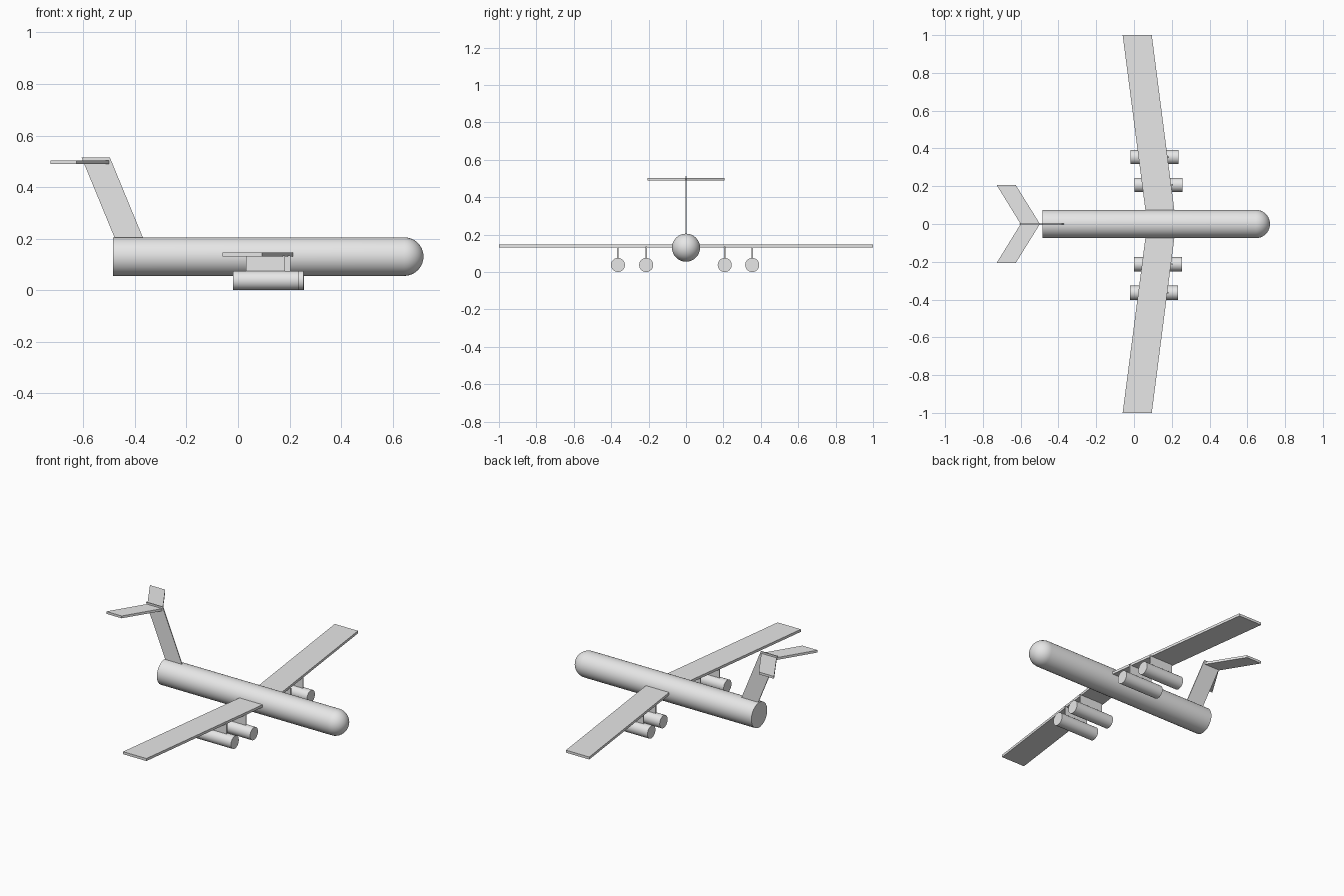
import bpy, bmesh, math
from mathutils import Vector

cube = bpy.data.objects.get("Cube")
if cube:
    bpy.data.objects.remove(cube, do_unlink=True)

grey = bpy.data.materials.new("light_grey")
grey.use_nodes = True
grey.diffuse_color = (0.8, 0.8, 0.8, 1)
grey.node_tree.nodes["Principled BSDF"].inputs["Base Color"].default_value = (0.8, 0.8, 0.8, 1)


def finish(bm, name, smooth=False):
    bmesh.ops.recalc_face_normals(bm, faces=bm.faces)
    mesh = bpy.data.meshes.new(name)
    bm.to_mesh(mesh)
    bm.free()
    mesh.materials.append(grey)
    obj = bpy.data.objects.new(name, mesh)
    bpy.context.collection.objects.link(obj)
    if smooth:
        bpy.ops.object.select_all(action='DESELECT')
        obj.select_set(True)
        bpy.context.view_layer.objects.active = obj
        bpy.ops.object.shade_smooth_by_angle(angle=math.radians(40))
    return obj


def slab(name, outline, thickness):
    """Flat plate: a planar outline extruded by a thickness vector."""
    bm = bmesh.new()
    face = bm.faces.new([bm.verts.new(p) for p in outline])
    out = bmesh.ops.extrude_face_region(bm, geom=[face])
    verts = [v for v in out["geom"] if isinstance(v, bmesh.types.BMVert)]
    bmesh.ops.translate(bm, verts=verts, vec=Vector(thickness))
    return finish(bm, name)


def swept_plate(name, half_span, root, tip, bottom, top):
    """Swept-back plate mirrored about y = 0; root and tip are (trailing, leading) x."""
    outline = [(root[1], 0), (tip[1], half_span), (tip[0], half_span),
               (root[0], 0), (tip[0], -half_span), (tip[1], -half_span)]
    return slab(name, [(x, y, bottom) for x, y in outline], (0, 0, top - bottom))


def lathe(name, profile, y, z, sides):
    """Body turned about an axis along x from (x, radius) points."""
    bm = bmesh.new()
    rings = []
    for x, r in profile:
        if r < 1e-5:
            rings.append([bm.verts.new((x, y, z))] * sides)
        else:
            rings.append([bm.verts.new((x, y + r * math.cos(a), z + r * math.sin(a)))
                          for a in (math.tau * i / sides for i in range(sides))])
    for a, b in zip(rings, rings[1:]):
        for i in range(sides):
            j = (i + 1) % sides
            corners = list(dict.fromkeys((a[i], a[j], b[j], b[i])))
            bm.faces.new(corners)
    for ring in (rings[0], rings[-1]):
        if ring[0] is not ring[1]:
            bm.faces.new(ring)
    return finish(bm, name, smooth=True)


# Fuselage: straight tube, flat at the tail, hemispherical nose
R, nose_x = 0.075, 0.645
nose = [(nose_x + R * math.sin(a), R * math.cos(a))
        for a in (math.pi / 2 * i / 10 for i in range(11))]
lathe("fuselage", [(-0.485, R)] + nose, 0, 0.13, 32)

# Main wing and tailplane
swept_plate("wing", 1.0, (0.07, 0.223), (-0.06, 0.094), 0.131, 0.146)
swept_plate("tailplane", 0.206, (-0.6, -0.498), (-0.727, -0.626), 0.489, 0.503)

# Fin: thin leaning plate
slab("tail_fin", [(-0.457, -0.003, 0.15), (-0.347, -0.003, 0.15),
                  (-0.497, -0.003, 0.514), (-0.607, -0.003, 0.514)], (0, 0.006, 0))

# Engines, each hung from a pylon
engines = {"outer_engine_a": (0.108, 0.354), "inner_engine_a": (0.13, 0.207),
           "inner_engine_b": (0.128, -0.213), "outer_engine_b": (0.107, -0.364)}
for name, (x, y) in engines.items():
    lathe(name, [(x - 0.127, 0.0375), (x + 0.127, 0.0375)], y, 0.0375, 32)
    lo, hi = x - 0.076, x + 0.076
    slab(name.replace("engine", "pylon"),
         [(lo, y - 0.004, 0.06), (hi, y - 0.004, 0.06),
          (hi, y - 0.004, 0.135), (lo, y - 0.004, 0.135)], (0, 0.008, 0))
